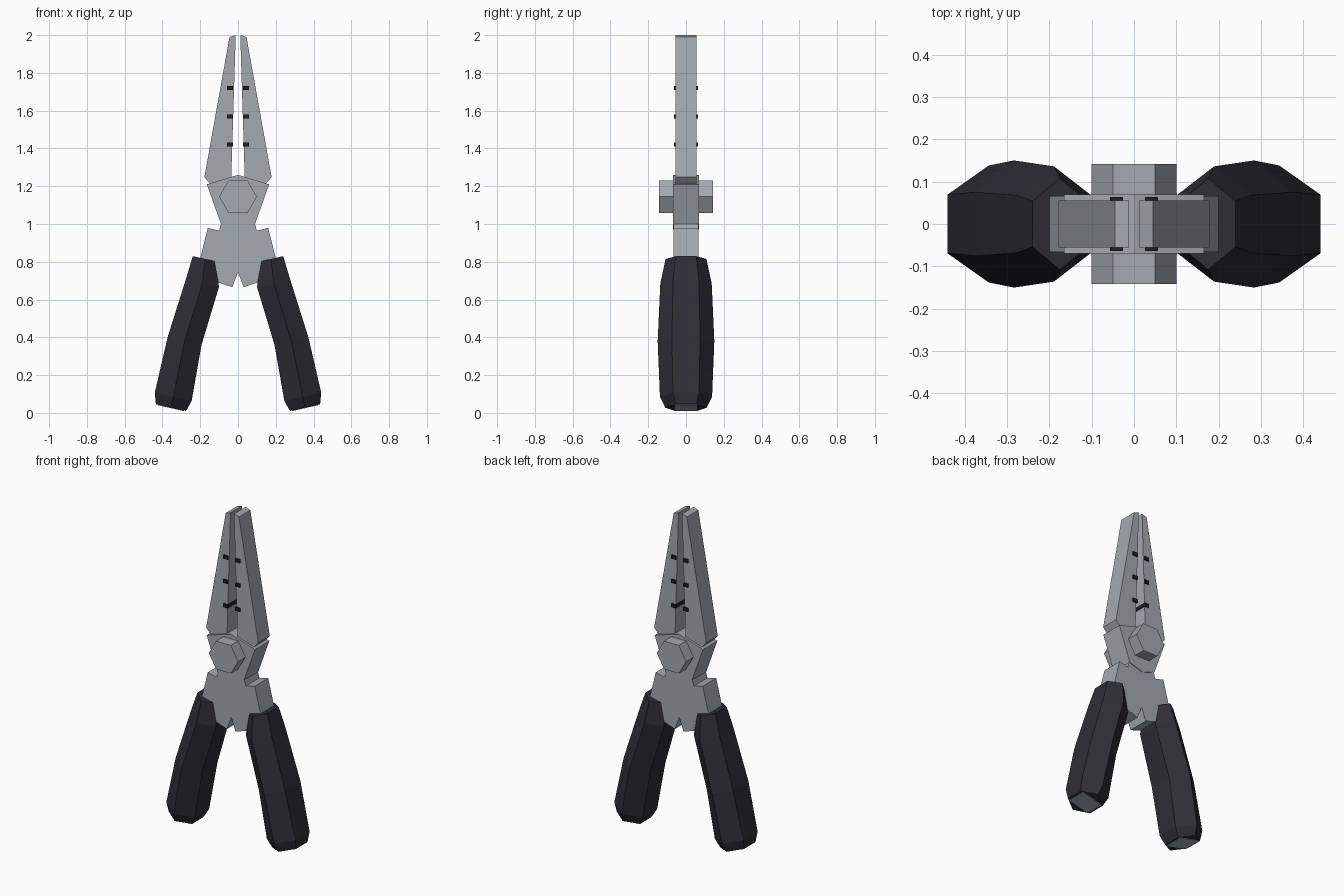
import bpy, bmesh, math
from mathutils import Vector

cube = bpy.data.objects.get("Cube")
if cube:
    bpy.data.objects.remove(cube, do_unlink=True)


def make_material(name, rgb):
    mat = bpy.data.materials.new(name)
    mat.use_nodes = True
    color = (*rgb, 1)
    mat.diffuse_color = color
    mat.node_tree.nodes["Principled BSDF"].inputs["Base Color"].default_value = color
    return mat


steel = make_material("steel grey", (0.36, 0.40, 0.43))
rubber = make_material("dark rubber", (0.027, 0.027, 0.036))
black = make_material("groove black", (0.014, 0.014, 0.016))


def finish(name, bm, mat):
    bmesh.ops.recalc_face_normals(bm, faces=bm.faces)
    mesh = bpy.data.meshes.new(name)
    bm.to_mesh(mesh)
    bm.free()
    mesh.materials.append(mat)
    obj = bpy.data.objects.new(name, mesh)
    bpy.context.collection.objects.link(obj)
    return obj


def loft(name, rings, mat):
    """Skin a closed solid through matching rings of points."""
    bm = bmesh.new()
    loops = [[bm.verts.new(p) for p in ring] for ring in rings]
    for a, b in zip(loops, loops[1:]):
        for i in range(len(a)):
            j = (i + 1) % len(a)
            bm.faces.new((a[i], a[j], b[j], b[i]))
    bm.faces.new(loops[0])
    bm.faces.new(loops[-1])
    return finish(name, bm, mat)


def slab(name, outline, half, mat):
    """Extrude a front outline (x, z) to +-half in y."""
    return loft(name, [[(x, y, z) for x, z in outline] for y in (-half, half)], mat)


def mirrored(outline):
    """Complete a half outline that starts and ends on the centre line."""
    return outline + [(-x, z) for x, z in reversed(outline[1:-1])]


# Joint body: waisted upper plate and splayed lower tangs
slab("joint_plate", mirrored([(0, 1.26), (0.165, 1.21), (0.09, 1.0), (0, 0.97)]), 0.07, steel)
slab("lower_tangs", mirrored([(0, 1.01), (0.087, 1.01), (0.1, 0.965), (0.16, 0.98),
                              (0.215, 0.76), (0.105, 0.69), (0.03, 0.665), (0, 0.745)]), 0.066, steel)

# Hexagonal pivot bolt
hexagon = [(0.1 * math.cos(math.radians(a)), 1.145 + 0.1 * math.sin(math.radians(a)))
           for a in range(0, 360, 60)]
slab("pivot_bolt", hexagon, 0.142, steel)

# Ring centre (x, z), half width, half depth, from top to end of the grip
grip_rings = [(0.175, 0.815, 0.066, 0.108), (0.189, 0.685, 0.09, 0.136),
              (0.283, 0.38, 0.092, 0.15), (0.343, 0.085, 0.1, 0.138),
              (0.355, 0.028, 0.082, 0.11)]
across = Vector((0.975, 0, 0.222))
along = Vector((0.222, 0, -0.975))

for side, label in ((1, "left"), (-1, "right")):
    def flip(p):
        return (side * p[0], p[1], p[2])

    # Tapered jaw
    jaw = [(0.012, 2.0), (0.045, 1.99), (0.178, 1.248), (0.14, 1.205), (0.036, 1.235)]
    slab(label + "_jaw", [(side * x, z) for x, z in jaw], 0.056, steel)

    # Dark cutting notches through the jaw
    for i in range(3):
        z = 1.42 + 0.15 * i
        notch = [(side * x, z + dz) for x, dz in
                 ((0.026, -0.011), (0.057, -0.011), (0.057, 0.011), (0.026, 0.011))]
        slab(f"{label}_jaw_notch_{i + 1}", notch, 0.064, black)

    # Six-sided grip with pointed front and back ridges
    rings = []
    for x, z, w, d in grip_rings:
        centre = Vector((x, 0, z))
        rings.append([flip(centre + across * (w * u) + Vector((0, d * v, 0)))
                      for u, v in ((0, 1), (1, 0.5), (1, -0.5), (0, -1), (-1, -0.5), (-1, 0.5))])
    loft(label + "_grip", rings, rubber)

    # Steel tang end showing in the grip's butt
    x, z, w, d = grip_rings[-1]
    plate = []
    for step in (-0.004, 0.003):
        centre = Vector((x, 0, z)) + along * step
        plate.append([flip(centre + across * (0.07 * u) + Vector((0, 0.06 * v, 0)))
                      for u, v in ((1, 1), (1, -1), (-1, -1), (-1, 1))])
    loft(label + "_tang_end", plate, steel)
